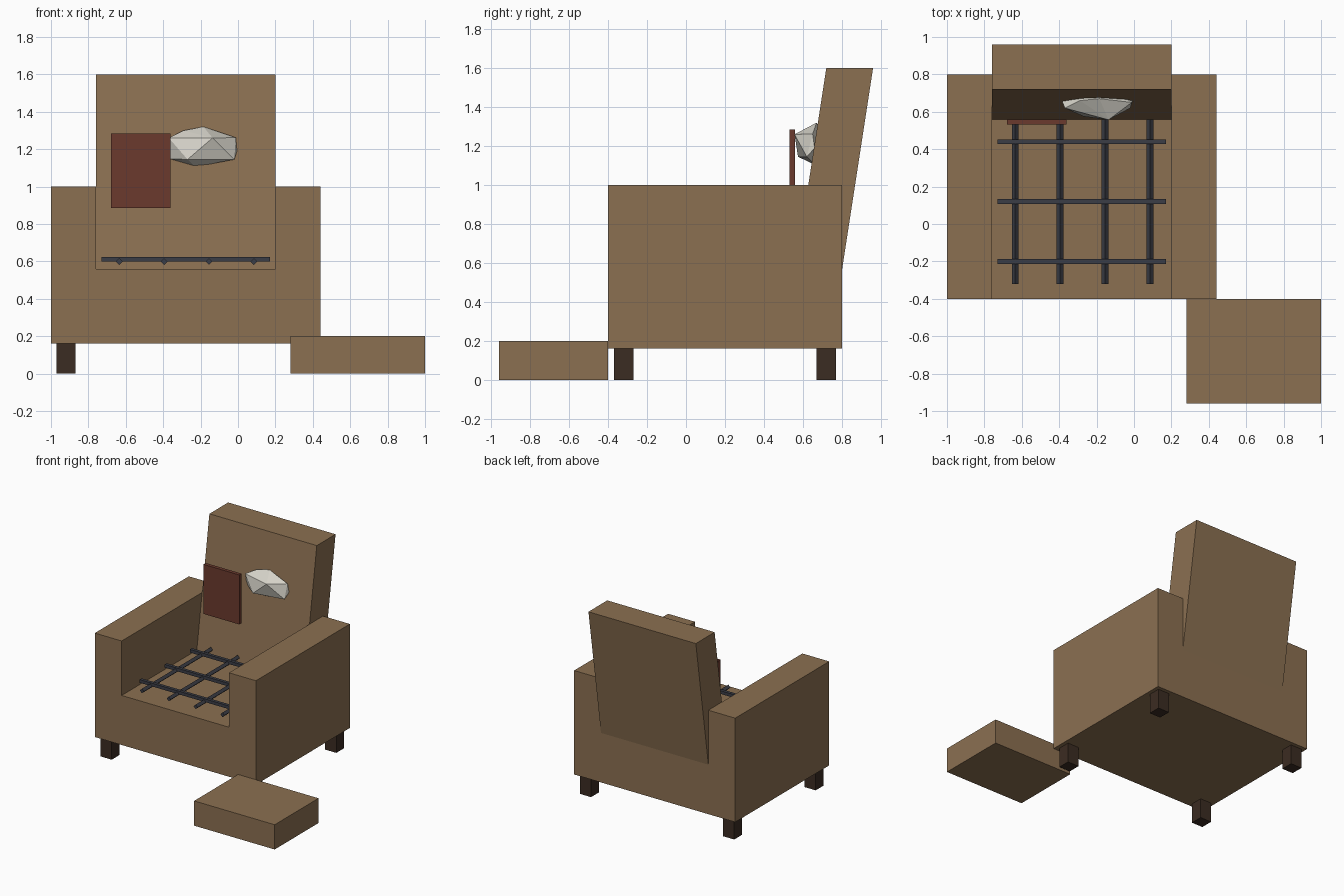
import bpy, bmesh, math
from mathutils import Matrix

cube = bpy.data.objects.get("Cube")
if cube:
    bpy.data.objects.remove(cube, do_unlink=True)


def material(name, r, g, b):
    m = bpy.data.materials.new(name)
    m.use_nodes = True
    m.diffuse_color = (r, g, b, 1)
    m.node_tree.nodes["Principled BSDF"].inputs["Base Color"].default_value = (r, g, b, 1)
    return m


tan = material("tan upholstery", 0.26, 0.162, 0.083)
wood = material("dark wood", 0.044, 0.025, 0.016)
steel = material("dark steel", 0.044, 0.047, 0.061)
red = material("dark red", 0.147, 0.042, 0.027)
white = material("off white", 0.69, 0.67, 0.60)


def finish(bm, name, mat):
    bmesh.ops.recalc_face_normals(bm, faces=bm.faces)
    mesh = bpy.data.meshes.new(name)
    bm.to_mesh(mesh)
    bm.free()
    mesh.materials.append(mat)
    obj = bpy.data.objects.new(name, mesh)
    bpy.context.collection.objects.link(obj)
    return obj


def box(name, lo, hi, mat, roll=None):
    """Box between two corners, optionally rolled about its own y axis."""
    bm = bmesh.new()
    size = [b - a for a, b in zip(lo, hi)]
    mid = [(a + b) / 2 for a, b in zip(lo, hi)]
    bmesh.ops.create_cube(bm, size=1)
    bmesh.ops.scale(bm, vec=size, verts=bm.verts)
    if roll:
        bmesh.ops.rotate(bm, matrix=Matrix.Rotation(roll, 3, 'Y'), verts=bm.verts)
    bmesh.ops.translate(bm, vec=mid, verts=bm.verts)
    return finish(bm, name, mat)


def prism(name, points, shift, mat):
    """Extrude a flat outline of 3D points along a shift vector."""
    bm = bmesh.new()
    face = bm.faces.new([bm.verts.new(p) for p in points])
    ext = bmesh.ops.extrude_face_region(bm, geom=[face])
    moved = [v for v in ext["geom"] if isinstance(v, bmesh.types.BMVert)]
    bmesh.ops.translate(bm, vec=shift, verts=moved)
    # The extrusion keeps the starting face as the first cap
    return finish(bm, name, mat)


# Chair body: U-shaped section with seat and two arms
LEFT, RIGHT, IN_L, IN_R = -1.0, 0.44, -0.76, 0.20
BASE, SEAT, ARM = 0.16, 0.56, 1.0
outline = [(LEFT, BASE), (RIGHT, BASE), (RIGHT, ARM), (IN_R, ARM),
           (IN_R, SEAT), (IN_L, SEAT), (IN_L, ARM), (LEFT, ARM)]
prism("chair_body", [(x, -0.4, z) for x, z in outline], (0, 1.2, 0), tan)

# Leaning backrest
side = [(0.56, SEAT), (0.80, SEAT), (0.96, 1.6), (0.72, 1.6)]
prism("backrest", [(IN_L, y, z) for y, z in side], (IN_R - IN_L, 0, 0), tan)

# Legs
for sx, x in (("right", -0.92), ("left", 0.36)):
    for sy, y in (("front", -0.32), ("back", 0.72)):
        box(f"{sy}_{sx}_leg", (x - 0.05, y - 0.05, 0), (x + 0.05, y + 0.05, BASE + 0.005), wood)

# Loose cushion on the floor
box("floor_cushion", (0.28, -0.96, 0), (1, -0.4, 0.2), tan)

# Spring grid on the seat
H = 0.0128
for i in range(3):
    y = -0.20 + 0.32 * i
    box(f"cross_bar_{i + 1}", (-0.73, y - H, 0.612 - H), (0.17, y + H, 0.612 + H), steel)
for i in range(4):
    x = -0.635 + 0.24 * i
    box(f"long_bar_{i + 1}", (x - H, -0.32, 0.599 - H), (x + H, 0.56, 0.599 + H),
        steel, roll=math.pi / 4)

# Thin red panel
box("red_panel", (-0.68, 0.531, 0.885), (-0.36, 0.56, 1.285), red)

# Faceted lump of stuffing pushing out of the backrest
lump = [(-0.185, 0.67, 1.32), (-0.29, 0.66, 1.30), (-0.37, 0.62, 1.26),
        (-0.136, 0.557, 1.26), (-0.012, 0.65, 1.262), (-0.005, 0.66, 1.19),
        (-0.27, 0.575, 1.145), (-0.02, 0.62, 1.145), (-0.39, 0.67, 1.15),
        (-0.23, 0.66, 1.105), (-0.2, 0.75, 1.2)]
bm = bmesh.new()
hull_verts = [bm.verts.new(p) for p in lump]
bmesh.ops.convex_hull(bm, input=hull_verts)
finish(bm, "stuffing", white)
